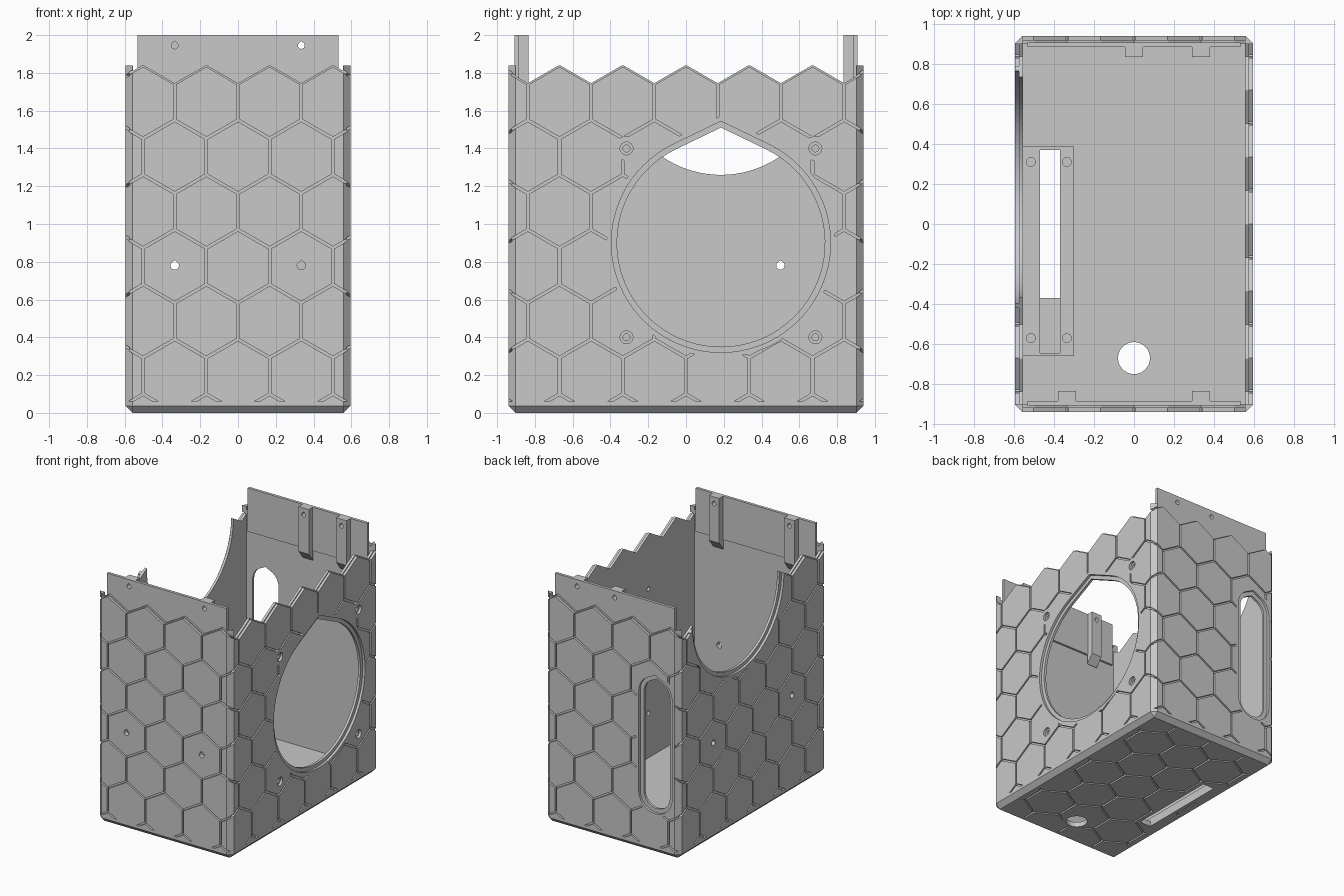
import bpy, bmesh, math
from mathutils import Vector

if "Cube" in bpy.data.objects:
    bpy.data.objects.remove(bpy.data.objects["Cube"], do_unlink=True)

grey = bpy.data.materials.new("plain grey")
grey.use_nodes = True
grey.diffuse_color = (0.58, 0.58, 0.58, 1)
grey.node_tree.nodes["Principled BSDF"].inputs["Base Color"].default_value = grey.diffuse_color

HX, HY, TOP, WALL, GROOVE = 0.595, 0.94, 1.84, 0.04, 0.02
PITCH = 0.335                      # hexagon width
RAD = PITCH / math.sqrt(3)
ROW = RAD * 1.5
SPAN_X, SPAN_Y = HX - WALL, HY - WALL


def finish(name, bm):
    bmesh.ops.recalc_face_normals(bm, faces=bm.faces)
    mesh = bpy.data.meshes.new(name)
    bm.to_mesh(mesh)
    bm.free()
    mesh.materials.append(grey)
    ob = bpy.data.objects.new(name, mesh)
    bpy.context.scene.collection.objects.link(ob)
    return ob


def prisms(name, polys, axis, a, b):
    """Extrude 2D outlines along an axis from a to b."""
    place = {"x": lambda u, v, t: (t, u, v),
             "y": lambda u, v, t: (u, t, v),
             "z": lambda u, v, t: (u, v, t)}[axis]
    bm = bmesh.new()
    for poly in polys:
        lo = [bm.verts.new(place(u, v, a)) for u, v in poly]
        hi = [bm.verts.new(place(u, v, b)) for u, v in poly]
        bm.faces.new(lo)
        bm.faces.new(hi)
        n = len(poly)
        for i in range(n):
            j = (i + 1) % n
            bm.faces.new((lo[i], lo[j], hi[j], hi[i]))
    return finish(name, bm)


def rect(u0, u1, v0, v1):
    return [(u0, v0), (u1, v0), (u1, v1), (u0, v1)]


def circle(u, v, r, n=32):
    return [(u + r * math.cos(math.tau * i / n), v + r * math.sin(math.tau * i / n))
            for i in range(n)]


def teardrop(u, v, r, n=64, ratio=1.11, low=None):
    """Circle with a pointed top; a lower second centre stretches it into a slot."""
    low = v if low is None else low
    tilt = math.acos(1 / ratio)
    start, sweep = math.pi / 2 + tilt, math.tau - 2 * tilt
    pts = [(u, v + r * ratio)]
    for i in range(n + 1):
        t = start + sweep * i / n
        pts.append((u + r * math.cos(t), (v if math.sin(t) >= 0 else low) + r * math.sin(t)))
    return pts


def scoop(u, v, r, n=48):
    """Half circle that is open upwards."""
    arc = [(u + r * math.cos(math.pi * (1 + i / n)), v + r * math.sin(math.pi * (1 + i / n)))
           for i in range(n + 1)]
    return arc + [(u + r, 2.3), (u - r, 2.3)]


def cut(target, cutter):
    mod = target.modifiers.new("cut", "BOOLEAN")
    mod.operation, mod.solver, mod.object = "DIFFERENCE", "EXACT", cutter
    bpy.context.view_layer.update()
    graph = bpy.context.evaluated_depsgraph_get()
    mesh = bpy.data.meshes.new_from_object(target.evaluated_get(graph))
    target.modifiers.clear()
    target.data = mesh
    bpy.data.objects.remove(cutter, do_unlink=True)


def tiles(shift, v0, rows, columns=8):
    """Hexagons a little smaller than the grid, so that grooves stay between them."""
    r = RAD - 0.008
    out = []
    for k in range(rows):
        v = v0 - k * ROW
        for c in range(-columns, columns + 1):
            u = (c + ((k + shift) % 2) / 2) * PITCH
            out.append([(u + r * math.sin(math.tau * i / 6), v + r * math.cos(math.tau * i / 6))
                        for i in range(6)])
    return out


def carve(body, axis, side, reach, area, grid, pads):
    """Cut the honeycomb grooves into one outer face, leaving the pads plain."""
    near, far = side * (reach - GROOVE), side * (reach + 0.05)
    deep, out = side * (reach - 0.1), side * (reach + 0.1)
    net = prisms("groove_cutter", [area], axis, near, far)
    cut(net, prisms("tile_cutter", grid, axis, deep, out))
    if pads:
        cut(net, prisms("pad_cutter", pads, axis, deep, out))
    cut(body, net)


def zigzag(shift, span):
    """Region above the top row of hexagons."""
    pts = [(-span, 2.2)]
    half = PITCH / 2

    def height(u):
        d = abs((u / PITCH - shift / 2 + 0.5) % 1 - 0.5) * PITCH
        return TOP + 0.002 - d / math.sqrt(3)
    knots = sorted({-span, span} | {i * half for i in range(-8, 9) if abs(i * half) < span})
    return pts + [(u, height(u)) for u in knots] + [(span, 2.2)]


# Box shell with chamfered corners and lower edges
bm = bmesh.new()
bmesh.ops.create_cube(bm, size=1)
for v in bm.verts:
    v.co = Vector((v.co.x * 2 * HX, v.co.y * 2 * HY, (v.co.z + 0.5) * TOP))
edges = [e for e in bm.edges if min(v.co.z for v in e.verts) < 0.01]
bmesh.ops.bevel(bm, geom=edges, offset=0.037, segments=1, affect="EDGES", profile=0.5)
body = finish("box_shell", bm)
cut(body, prisms("cavity", [rect(-SPAN_X, SPAN_X, -SPAN_Y, SPAN_Y)], "z", WALL, 3))
cut(body, prisms("end_zigzag", [zigzag(1, SPAN_X)], "y", -2, 2))
cut(body, prisms("side_zigzag", [zigzag(0, SPAN_Y)], "x", -2, 2))

# Openings: round port, scooped port, tall slot
PY, PZ, SX = 0.185, 0.9, -0.385
screws = [(PY + i, PZ + j) for i in (-0.5, 0.5) for j in (-0.5, 0.5)]
first = TOP - RAD
end_area = rect(-0.7, 0.7, 0.06, 1.9)
side_area = rect(-1.1, 1.1, 0.06, 1.9)
end_grid = tiles(1, first + ROW, 8)
side_grid = tiles(0, first + ROW, 8)
# The extra first row lies above the rim, so shift parity by one
end_grid, side_grid = tiles(0, first + ROW, 8), tiles(1, first + ROW, 8)

carve(body, "y", -1, HY, end_area, end_grid, [])
carve(body, "y", 1, HY, end_area, end_grid, [teardrop(SX, 1.28, 0.17, low=0.47)])
carve(body, "x", 1, HX, side_area, side_grid,
      [teardrop(PY, PZ, 0.605)] + [circle(u, v, 0.065) for u, v in screws
                                   if math.hypot(u - PY, v - PZ) > 0.68])
carve(body, "x", -1, HX, side_area, side_grid, [scoop(PY, 1.81, 0.605)])
carve(body, "z", -1, 0, rect(-0.53, 0.53, -0.88, 0.88), tiles(0, ROW * 4, 9),
      [circle(0, -0.67, 0.11), rect(-0.5, -0.34, -0.4, 0.4)])

# Each port has a stepped outer rim
for axis, side, reach, inner, outer in (
        ("x", 1, HX, teardrop(PY, PZ, 0.55), teardrop(PY, PZ, 0.58)),
        ("x", -1, HX, scoop(PY, 1.81, 0.55), scoop(PY, 1.81, 0.58)),
        ("y", 1, HY, teardrop(SX, 1.27, 0.115, low=0.47), teardrop(SX, 1.27, 0.148, low=0.47))):
    cut(body, prisms("port_cutter", [inner], axis, side * (reach - 0.2), side * (reach + 0.2)))
    cut(body, prisms("rim_cutter", [outer], axis, side * (reach - GROOVE), side * (reach + 0.2)))

# Small screw holes
cut(body, prisms("screw_holes", [circle(u, v, 0.018) for u, v in screws], "x", 0.4, 0.8))
cut(body, prisms("screw_sinks", [circle(u, v, 0.034) for u, v in screws], "x", HX - GROOVE, 0.8))
cut(body, prisms("front_holes", [teardrop(u, 0.78, 0.022, 20, 1.3) for u in (-0.335, 0.335)],
                 "y", -1.1, -0.8))
cut(body, prisms("side_holes", [teardrop(u, 0.78, 0.022, 20, 1.3) for u in (-0.5, 0.5)],
                 "x", -0.8, -0.4))

# Floor openings
cut(body, prisms("floor_cutter", [circle(0, -0.67, 0.08), rect(-0.47, -0.37, -0.37, 0.37)],
                 "z", -0.2, 0.2))

# Slotted mounting plate on the floor
plate = prisms("floor_plate", [rect(SPAN_X * -1, -0.3, -0.66, 0.387)], "z", WALL - 0.005, 0.07)
cut(plate, prisms("plate_cutter", [rect(-0.47, -0.37, -0.645, 0.37)]
                  + [circle(u, v, 0.022) for u in (-0.515, -0.335) for v in (-0.57, 0.31)],
                  "z", 0, 0.2))

# Raised tongues on both ends, each with two clips
for label, s, clips in (("front", -1, (-0.335, 0.335)), ("back", 1, (0, 0.335))):
    parts = [prisms(label + "_tongue", [rect(-0.533, 0.533, 1.65, 2)], "y", s * 0.907, s * 0.884)]
    for i, x in enumerate(clips):
        outline = [(s * 0.89, 2), (s * 0.835, 2), (s * 0.835, 1.64), (s * 0.89, 1.57)]
        parts.append(prisms(f"{label}_clip_{i + 1}", [outline], "x", x - 0.046, x + 0.046))
    for part in parts:
        cut(part, prisms("clip_holes", [teardrop(x, 1.945, 0.018, 20, 1.3) for x in clips],
                         "y", s * 0.7, s * 1.1))
